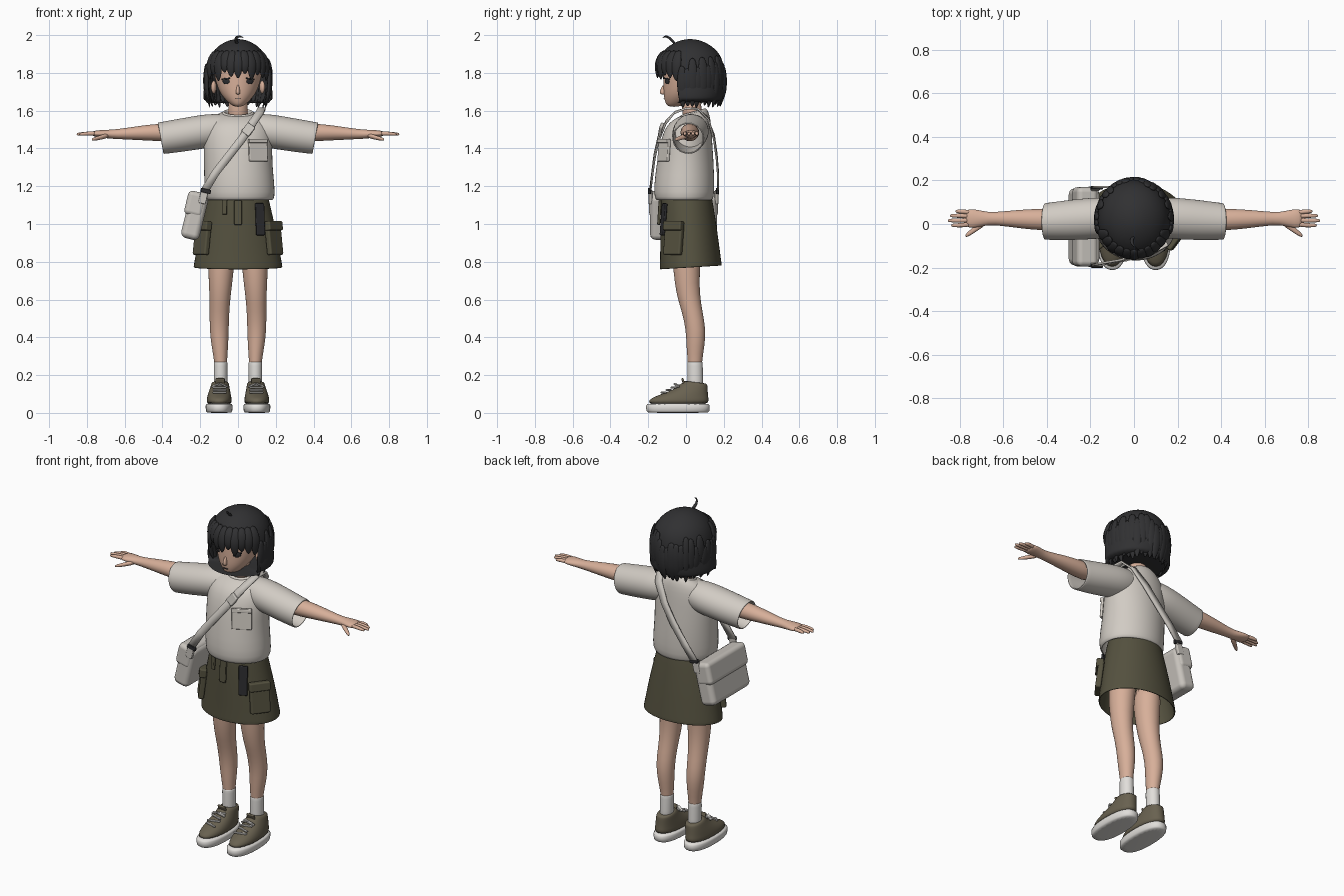
import bpy, bmesh, math, random
from mathutils import Vector, Matrix, Euler

random.seed(4)
default_cube = bpy.data.objects.get("Cube")
if default_cube:
    bpy.data.objects.remove(default_cube)


def material(name, *rgb):
    mat = bpy.data.materials.new(name)
    mat.use_nodes = True
    mat.diffuse_color = (*rgb, 1)
    shader = next(n for n in mat.node_tree.nodes if n.type == 'BSDF_PRINCIPLED')
    shader.inputs["Base Color"].default_value = (*rgb, 1)
    shader.inputs["Roughness"].default_value = 0.8
    return mat


HAIR = material("charcoal hair", .03, .03, .032)
SKIN = material("warm skin", .68, .43, .32)
SHIRT = material("pale shirt cotton", .64, .6, .55)
OLIVE = material("olive skirt cloth", .09, .083, .05)
SHOE = material("taupe shoe canvas", .14, .12, .08)
WHITE = material("white sock", .75, .73, .7)
BAG = material("stone bag leather", .58, .55, .51)
BLACK = material("black webbing", .025, .025, .028)


def finish(name, bm, mat):
    bmesh.ops.recalc_face_normals(bm, faces=bm.faces)
    mesh = bpy.data.meshes.new(name)
    bm.to_mesh(mesh)
    bm.free()
    mesh.shade_smooth()
    mesh.materials.append(mat)
    obj = bpy.data.objects.new(name, mesh)
    bpy.context.collection.objects.link(obj)
    return obj


def loft(name, axis, rings, mat, segs=24, caps=True, side=1, power=2, level=1,
         thick=0, cut=None, transform=None):
    """Skin elliptical rings (position, centre a, centre b, radius a, radius b, lean)."""
    bm = bmesh.new()
    place = {'x': lambda t, a, b: (t, a, b), 'y': lambda t, a, b: (a, t, b),
             'z': lambda t, a, b: (a, b, t)}[axis]
    loops = []
    for t, a, b, ra, rb, *lean in rings:
        loop = []
        for i in range(segs):
            angle = math.tau * i / segs
            c, s = math.cos(angle), math.sin(angle)
            c = math.copysign(abs(c) ** (2 / power), c)
            s = math.copysign(abs(s) ** (2 / power), s)
            v = Vector(place(t + sum(lean) * s * rb, a + ra * c, b + rb * s))
            v.x *= side
            loop.append(bm.verts.new(v))
        loops.append(loop)
    for low, high in zip(loops, loops[1:]):
        for i in range(segs):
            j = (i + 1) % segs
            bm.faces.new((low[i], low[j], high[j], high[i]))
    if caps:
        bm.faces.new(loops[0])
        bm.faces.new(loops[-1])
    if cut:
        doomed = [f for f in bm.faces if cut(f.calc_center_median())]
        bmesh.ops.delete(bm, geom=doomed, context='FACES')
    if transform:
        bm.transform(transform)
    obj = finish(name, bm, mat)
    if thick:
        shell = obj.modifiers.new("thickness", 'SOLIDIFY')
        shell.thickness = thick
    sub = obj.modifiers.new("smooth", 'SUBSURF')
    sub.levels = sub.render_levels = level
    return obj


def box(name, loc, size, mat, rot=(0, 0, 0), round_edge=.005):
    bm = bmesh.new()
    bmesh.ops.create_cube(bm, size=1, matrix=Matrix.Diagonal((*size, 1)))
    obj = finish(name, bm, mat)
    obj.location, obj.rotation_euler = loc, rot
    bevel = obj.modifiers.new("rounded edges", 'BEVEL')
    bevel.width, bevel.segments, bevel.harden_normals = round_edge, 3, True
    return obj


def ellipsoid(name, loc, size, mat, turn=0):
    bm = bmesh.new()
    bmesh.ops.create_uvsphere(bm, u_segments=16, v_segments=10, radius=1)
    bm.transform(Matrix.Diagonal((*size, 1)))
    obj = finish(name, bm, mat)
    obj.location, obj.rotation_euler = loc, (0, 0, turn)
    return obj


# Head, face and neck
loft("head", 'z', [(1.62, 0, -.065, .02, .03), (1.64, 0, -.048, .05, .062),
     (1.68, 0, -.025, .088, .094), (1.73, 0, 0, .113, .12), (1.8, 0, .015, .13, .135),
     (1.87, 0, .015, .125, .13), (1.93, 0, .02, .08, .09)], SKIN, level=2)
loft("nose", 'z', [(1.685, 0, -.12, .014, .014), (1.697, 0, -.124, .012, .02),
     (1.74, 0, -.115, .006, .008)], SKIN, segs=10)
loft("neck", 'z', [(1.52, 0, .04, .06, .06), (1.6, 0, .035, .05, .05),
     (1.68, 0, .02, .055, .055)], SKIN)
box("mouth", (0, -.117, 1.663), (.03, .006, .004), HAIR, round_edge=.001)

# Bobbed hair: shell with an open face, then overlapping locks
hair_profile = [(1.64, .18, .165), (1.67, .186, .178), (1.7, .184, .183), (1.77, .172, .184),
                (1.84, .166, .18), (1.9, .146, .16), (1.95, .1, .108), (1.98, .03, .035)]
loft("hair_shell", 'z', [(z, 0, .022, rx, ry) for z, rx, ry in hair_profile], HAIR, segs=36,
     level=2, cut=lambda p: p.z < 1.65 and p.length_squared < 2.68 or p.y < -.04 and p.z < 1.83)


def hair_radius(z):
    for (z0, _, r0), (z1, _, r1) in zip(hair_profile, hair_profile[1:]):
        if z <= z1:
            return r0 + (r1 - r0) * max(0, (z - z0) / (z1 - z0))
    return 0


def lock(name, degrees, top, tip, width, curl):
    rings = []
    for i in range(7):
        t = i / 6
        z = top + (tip - top) * t
        swell = math.sqrt(max(.02, 1 - t ** 3)) * (.5 + .5 * min(1, 3 * t))
        rings.append((z, 0, -hair_radius(z) + curl * t * t, width * swell, .014 * swell))
    spin = (Matrix.Translation((0, .022, 0)) @ Matrix.Diagonal((.95, 1, 1, 1))
            @ Matrix.Rotation(math.radians(degrees), 4, 'Z'))
    loft(name, 'z', rings, HAIR, segs=10, transform=spin)


for i in range(24):
    degrees = 76 + i * 208 / 23
    lock("bob_lock", degrees, random.uniform(1.82, 1.9), random.uniform(1.61, 1.64),
         random.uniform(.026, .034), random.uniform(.005, .025))
for i, drop in enumerate((.09, .06, .1, .04, .07, .08, .05, .09, .06, .08, .1)):
    lock("fringe_lock", -65 + i * 13, 1.92, 1.83 - drop * .75, .031, .012)
loft("hair_sprig", 'y', [(-.055, 0, 1.95, .01, .012), (-.075, -.014, 1.975, .009, .01),
     (-.095, -.008, 1.99, .007, .008), (-.112, .012, 1.995, .005, .005),
     (-.125, .03, 1.985, .002, .002)], HAIR, segs=8)

# Shirt body, collar and chest pocket
loft("shirt_body", 'z', [(1.125, .01, -.01, .172, .145), (1.135, .01, -.01, .186, .158),
     (1.2, .008, -.01, .188, .162), (1.32, 0, -.004, .182, .152), (1.42, 0, 0, .184, .141),
     (1.5, 0, .01, .182, .126), (1.55, 0, .022, .155, .108, .1), (1.58, 0, .035, .112, .084, .2),
     (1.59, 0, .038, .082, .07, .28)], SHIRT, caps=False, thick=.006)
loft("collar_rib", 'z', [(1.578, 0, .038, .092, .078, .28), (1.595, 0, .038, .08, .068, .28),
     (1.597, 0, .038, .07, .058, .28), (1.575, 0, .038, .066, .056, .28)], SHIRT, caps=False)
box("chest_pocket", (.106, -.116, 1.39), (.11, .016, .12), SHIRT, (-.08, 0, .5))
box("chest_pocket_hem", (.106, -.119, 1.44), (.112, .018, .022), SHIRT, (-.08, 0, .5))

# Skirt with front loop and hanging belt end
loft("skirt", 'z', [(1.17, 0, .003, .155, .13), (1.1, 0, .006, .172, .14),
     (.95, 0, .016, .207, .153), (.85, 0, .022, .224, .16), (.78, 0, .025, .237, .165, .06),
     (.77, 0, .025, .238, .166, .06)], OLIVE, caps=False, thick=.008)
box("front_loop", (0, -.141, 1.06), (.04, .016, .13), OLIVE, (-.06, 0, 0))
box("side_loop", (-.07, -.133, 1.09), (.025, .014, .08), OLIVE, (-.06, 0, -.25))
box("belt_end", (.117, -.119, 1.025), (.05, .014, .17), BLACK, (-.08, 0, .4))

# Everything that is paired left and right
for side, label in ((1, "left"), (-1, "right")):
    def pair(name, *args, **options):
        return loft(f"{label}_{name}", *args, side=side, **options)

    def pair_box(name, loc, size, mat, rot, round_edge=.005):
        rot = (rot[0], rot[1] * side, rot[2] * side)
        return box(f"{label}_{name}", (loc[0] * side, *loc[1:]), size, mat, rot, round_edge)

    # Face details
    ellipsoid(f"{label}_eye", (.063 * side, -.1, 1.755), (.022, .004, .015), BLACK, .58 * side)
    pair_box("eyelash", (.065, -.102, 1.769), (.054, .006, .007), HAIR, (0, .1, .58), .002)
    ellipsoid(f"{label}_ear", (.128 * side, .01, 1.725), (.014, .022, .034), SKIN, .3 * side)

    # Sleeve, arm and hand
    pair("sleeve", 'x', [(.05, .03, 1.505, .075, .075), (.13, .028, 1.495, .094, .09),
         (.2, .025, 1.487, .096, .09, .05), (.3, .018, 1.47, .093, .088, .12),
         (.4, .012, 1.455, .085, .084, .18), (.41, .012, 1.454, .085, .084, .18)],
         SHIRT, caps=False, thick=.008)
    pair("arm", 'x', [(.3, .02, 1.485, .052, .05), (.42, .02, 1.485, .05, .047),
         (.52, .023, 1.482, .044, .038), (.65, .025, 1.475, .027, .025),
         (.69, .025, 1.476, .034, .023), (.74, .025, 1.478, .045, .019),
         (.775, .026, 1.478, .042, .013)], SKIN)
    for finger, y, tip in (("index", -.006, .84), ("middle", .016, .855),
                           ("ring", .038, .845), ("little", .058, .82)):
        pair(finger + "_finger", 'x', [(.74, .025 + (y - .025) * .8, 1.478, .011, .012),
             (.79, y, 1.48, .011, .011), (tip - .01, y, 1.476, .009, .009),
             (tip, y, 1.475, .005, .005)], SKIN, segs=10)
    pair("thumb", 'x', [(.68, .012, 1.472, .02, .014), (.72, -.015, 1.46, .018, .014),
         (.76, -.046, 1.45, .013, .01), (.775, -.055, 1.447, .006, .006)], SKIN, segs=10)

    # Leg, sock and shoe
    pair("leg", 'z', [(.2, .091, .047, .032, .036), (.28, .092, .047, .034, .038),
         (.35, .096, .05, .044, .048), (.44, .1, .053, .051, .053),
         (.54, .098, .032, .052, .055), (.62, .095, .012, .056, .062),
         (.75, .09, .0, .068, .069), (.95, .085, .01, .08, .09)], SKIN)
    pair("sock", 'z', [(.1, .093, .05, .038, .044), (.18, .092, .049, .036, .041),
         (.26, .092, .048, .037, .041), (.27, .092, .048, .036, .04),
         (.272, .092, .048, .03, .034)], WHITE)
    pair("shoe_sole", 'z', [(0, .1, -.043, .062, .16), (.004, .1, -.043, .071, .169),
         (.045, .1, -.043, .073, .171), (.051, .1, -.043, .066, .163)], WHITE, power=2.4)
    pair("shoe_upper", 'z', [(.04, .1, -.042, .067, .165), (.07, .1, -.039, .067, .16),
         (.09, .099, -.02, .063, .138), (.11, .098, .008, .058, .108),
         (.135, .096, .035, .051, .08), (.16, .094, .05, .046, .063, -.12),
         (.163, .094, .05, .038, .054, -.12)], SHOE, power=2.2)
    box(f"{label}_shoe_tongue", (.095 * side, -.012, .16), (.05, .012, .05), SHOE, (.35, 0, 0))
    for i in range(4):
        pair_box("shoe_lace", (.097, -.118 + i * .026, .108 + i * .013), (.075, .012, .009),
                 WHITE, (0, 0, .3 * (-1) ** i), .003)
    for lean in (-1, 1):
        pair_box("lace_bow", (.097 + lean * .022, -.05, .146), (.045, .018, .008),
                 WHITE, (0, lean * .4, lean * .4), .003)

    # Cargo pocket wrapped round the skirt's front corner
    pair_box("cargo_pocket", (.19, -.065, .92), (.112, .032, .17), OLIVE, (-.12, 0, .92), .01)
    pair_box("cargo_flap", (.188, -.066, .99), (.118, .04, .05), OLIVE, (-.12, 0, .92), .008)

# Shoulder bag, leaning outward at the hip
tilt = Euler((0, .24, 0))


def bag_part(name, offset, size, mat, edge):
    spot = Vector((-.228, -.013, 1.045)) + tilt.to_matrix() @ Vector(offset)
    box(name, spot, size, mat, tilt, edge)


bag_part("bag_body", (0, 0, -.005), (.1, .355, .245), BAG, .03)
bag_part("bag_flap", (-.012, 0, .06), (.1, .365, .13), BAG, .025)
for end in (-1, 1):
    bag_part("bag_tab", (.02, end * .175, .105), (.04, .02, .07), BAG, .005)
    bag_part("bag_buckle", (.025, end * .18, .14), (.055, .016, .022), BLACK, .004)

# Strap looping over the left shoulder
path = [Vector(p) for p in (
    (-.18, -.19, 1.17), (-.12, -.178, 1.27), (-.05, -.166, 1.36), (.02, -.146, 1.45),
    (.08, -.105, 1.54), (.115, -.06, 1.59), (.125, .0, 1.612), (.125, .06, 1.61),
    (.1, .115, 1.56), (.04, .148, 1.46), (-.03, .162, 1.36), (-.11, .17, 1.26),
    (-.18, .17, 1.17))]
bm = bmesh.new()
edges = []
for i, p in enumerate(path):
    along = path[min(i + 1, len(path) - 1)] - path[max(i - 1, 0)]
    outward = Vector((0, p.y - .02, max(0, p.z - 1.5)))
    across = along.cross(outward).normalized() * .021
    edges.append((bm.verts.new(p - across), bm.verts.new(p + across)))
for (a, b), (c, d) in zip(edges, edges[1:]):
    bm.faces.new((a, b, d, c))
strap = finish("bag_strap", bm, BAG)
solid = strap.modifiers.new("thickness", 'SOLIDIFY')
solid.thickness, solid.offset = .01, 0
box("strap_adjuster", (.055, -.132, 1.5), (.06, .018, .05), BAG, (-.4, -.9, .2))
